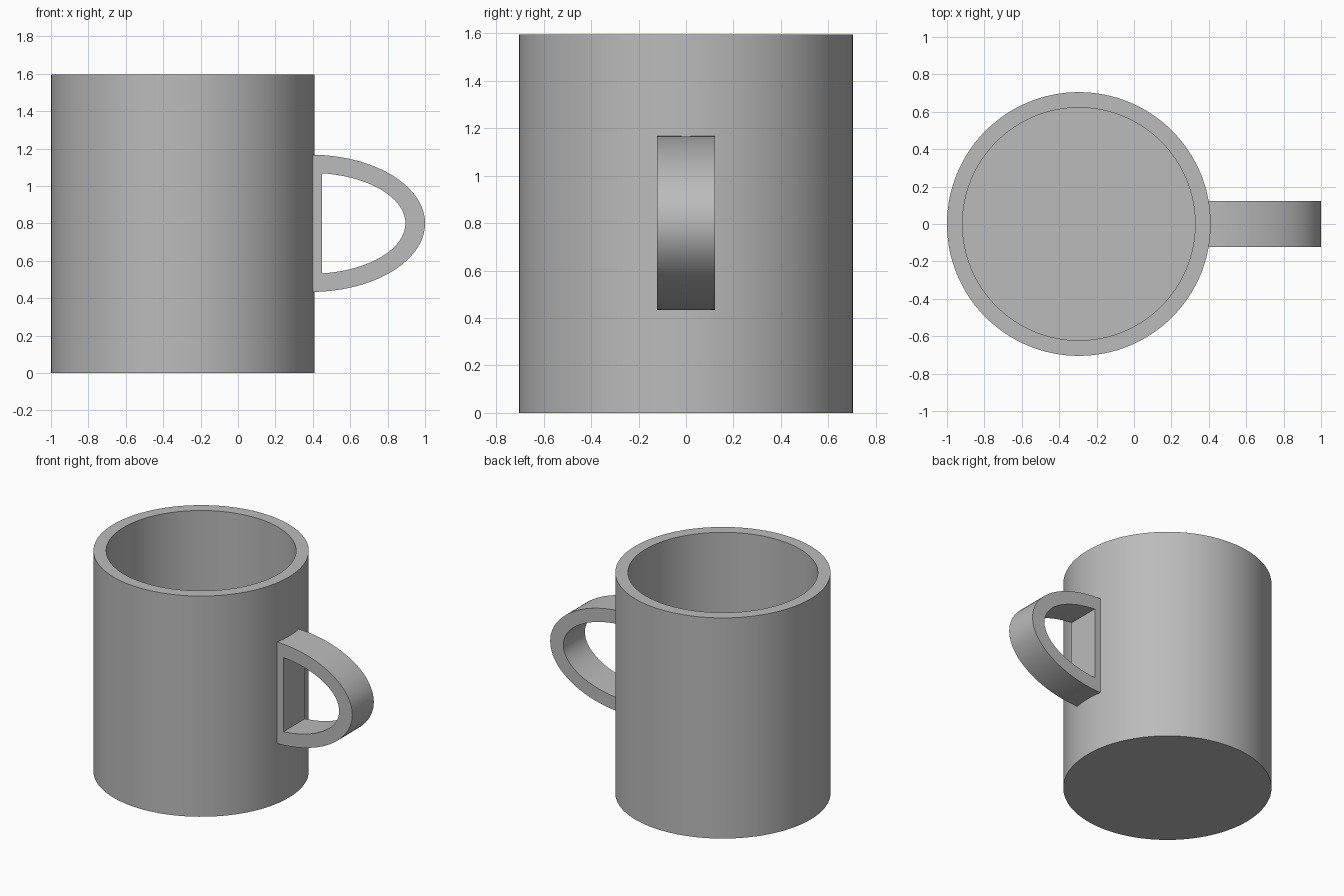
import bpy, bmesh, math

if "Cube" in bpy.data.objects:
    bpy.data.objects.remove(bpy.data.objects["Cube"], do_unlink=True)

CX, HEIGHT = -0.295, 1.595
SEGMENTS = 128

grey = bpy.data.materials.new("plain_grey")
grey.use_nodes = True
colour = (0.5, 0.5, 0.5, 1)
grey.diffuse_color = colour
grey.node_tree.nodes["Principled BSDF"].inputs["Base Color"].default_value = colour


def finish(name, bm):
    bmesh.ops.recalc_face_normals(bm, faces=bm.faces)
    mesh = bpy.data.meshes.new(name)
    bm.to_mesh(mesh)
    bm.free()
    mesh.materials.append(grey)
    ob = bpy.data.objects.new(name, mesh)
    bpy.context.collection.objects.link(ob)
    bpy.ops.object.select_all(action="DESELECT")
    ob.select_set(True)
    bpy.context.view_layer.objects.active = ob
    bpy.ops.object.shade_smooth_by_angle(angle=math.radians(30))
    return ob


# Hollow cup: rings from the base, up the outside, down the inside
bm = bmesh.new()
rings = []
for radius, z in [(0.705, 0), (0.705, HEIGHT), (0.622, HEIGHT), (0.622, 0.085)]:
    ring = bmesh.ops.create_circle(bm, segments=SEGMENTS, radius=radius)["verts"]
    for v in ring:
        v.co.x += CX
        v.co.z = z
    rings.append(ring)
for a, b in zip(rings, rings[1:]):
    for i in range(SEGMENTS):
        j = (i + 1) % SEGMENTS
        bm.faces.new((a[i], a[j], b[j], b[i]))
bm.faces.new(rings[0])
bm.faces.new(rings[-1])
finish("cup_body", bm)


# Handle: a half-ellipse loop with a flat mounting bar, extruded in y
def half_ellipse(bm, flat_x, centre_x, tip_x, half_height, steps=48):
    a = tip_x - centre_x
    start = math.acos((flat_x - centre_x) / a)
    angles = [start - 2 * start * i / steps for i in range(steps + 1)]
    return [bm.verts.new((centre_x + a * math.cos(t), -0.123,
                          0.8 + half_height * math.sin(t))) for t in angles]


bm = bmesh.new()
outer = half_ellipse(bm, 0.385, 0.385, 1.0, 0.367)
inner = half_ellipse(bm, 0.45, 0.385, 0.895, 0.27)
count = len(outer)
for i in range(count):
    j = (i + 1) % count
    bm.faces.new((outer[i], outer[j], inner[j], inner[i]))
side = bmesh.ops.extrude_face_region(bm, geom=bm.faces[:])
for item in side["geom"]:
    if isinstance(item, bmesh.types.BMVert):
        item.co.y = 0.123
finish("handle", bm)
